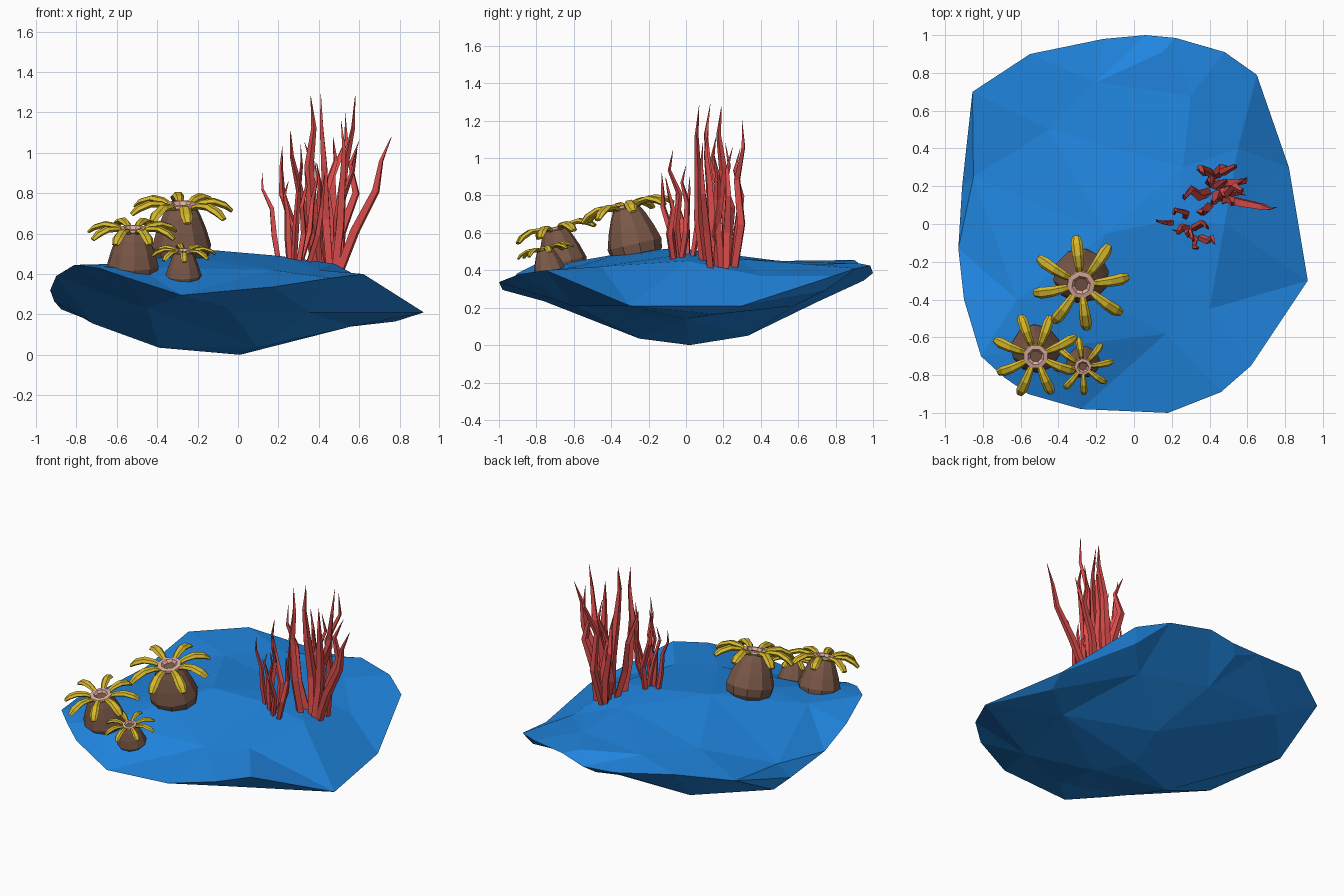
import bpy, bmesh, math, random
from mathutils import Vector, Matrix
from mathutils.geometry import delaunay_2d_cdt

if "Cube" in bpy.data.objects:
    bpy.data.objects.remove(bpy.data.objects["Cube"])

random.seed(4)


def material(name, r, g, b):
    lin = [((c / 255 + 0.055) / 1.055) ** 2.4 for c in (r, g, b)]
    m = bpy.data.materials.new(name)
    m.diffuse_color = (*lin, 1)
    m.use_nodes = True
    m.node_tree.nodes["Principled BSDF"].inputs["Base Color"].default_value = m.diffuse_color
    return m


BLUE = material("blue rock", 32, 134, 224)
BROWN = material("brown stalk", 122, 88, 72)
PINK = material("pink mouth", 222, 172, 158)
YELLOW = material("yellow tentacle", 214, 184, 44)
RED = material("red coral", 220, 78, 76)


def finish(name, bm, mat, matrix=None):
    bmesh.ops.remove_doubles(bm, verts=bm.verts, dist=0.0005)
    bmesh.ops.recalc_face_normals(bm, faces=bm.faces)
    me = bpy.data.meshes.new(name)
    bm.to_mesh(me)
    bm.free()
    me.materials.append(mat)
    ob = bpy.data.objects.new(name, me)
    bpy.context.collection.objects.link(ob)
    if matrix:
        ob.matrix_world = matrix


def skin(bm, rings):
    # joins equal rings of points, capping both ends
    vs = [[bm.verts.new(p) for p in ring] for ring in rings]
    n = len(vs[0])
    for a, b in zip(vs, vs[1:]):
        for i in range(n):
            bm.faces.new((a[i], a[(i + 1) % n], b[(i + 1) % n], b[i]))
    bm.faces.new(vs[0])
    bm.faces.new(vs[-1])


def tube(bm, pts, widths, heights, n, up):
    rings = []
    for i, p in enumerate(pts):
        t = (pts[min(i + 1, len(pts) - 1)] - pts[max(i - 1, 0)]).normalized()
        side = t.cross(up).normalized()
        nor = side.cross(t)
        rings.append([p + side * widths[i] * math.cos(k * math.tau / n)
                      + nor * heights[i] * math.sin(k * math.tau / n) for k in range(n)])
    skin(bm, rings)


def lathe(profile, n):
    bm = bmesh.new()
    skin(bm, [[(r * math.cos(k * math.tau / n), r * math.sin(k * math.tau / n), z)
               for k in range(n)] for r, z in profile])
    return bm


# Rock: outline, with top and belly points triangulated across it
RIM = [(.92, -.30, .21), (.82, .30, .21), (.65, .79, .37), (.48, .91, .41), (.22, .985, .425),
       (.06, 1.0, .385), (-.16, .98, .395), (-.55, .90, .455), (-.855, .70, .42), (-.91, .20, .265),
       (-.93, -.13, .32), (-.90, -.40, .39), (-.81, -.70, .445), (-.69, -.81, .43),
       (-.56, -.90, .385), (-.28, -.98, .295), (.18, -1.0, .337), (.46, -.89, .38), (.62, -.75, .40)]
TOP = [(-.15, -.05, .52), (.2, .02, .49), (-.3, -.35, .49), (.48, .0, .45), (.17, -.58, .42),
       (.40, -.45, .42), (.26, .30, .46), (.55, .40, .37), (.30, .68, .43), (.15, .91, .44),
       (-.20, .75, .44), (-.45, .50, .45), (-.85, .25, .36), (-.62, -.40, .45), (-.5, -.66, .435)]
BELLY = [(.01, .02, 0), (-.39, -.15, .035), (.10, .33, .05), (.1, -.25, .035), (.56, .0, .14),
         (.78, .16, .165), (-.05, -.76, .235), (.35, -.60, .21), (-.52, .70, .235), (0, .70, .23),
         (.45, .58, .21), (-.45, -.62, .23), (-.72, -.15, .155), (-.875, .33, .225),
         (.61, .74, .29), (0, .95, .345)]
bm = bmesh.new()
n = len(RIM)
for inner in (TOP, BELLY):
    pts = RIM + inner
    res = delaunay_2d_cdt([Vector(p[:2]) for p in pts],
                          [(i, (i + 1) % n) for i in range(n)], [], 1, 1e-5)
    vs = [bm.verts.new(pts[o[0]]) for o in res[3]]
    for f in res[2]:
        bm.faces.new([vs[i] for i in f])
finish("rock", bm, BLUE)

# Anemones: tilted stalk, dished mouth and eight arching tentacles
STALK = [(.115, -.285), (.14, -.25), (.149, -.20), (.125, -.12), (.095, -.045), (.07, 0)]
MOUTH = [(.065, -.02), (.08, .002), (.076, .014), (.05, .017), (.034, -.002), (.001, -.006)]
ARM = [(.065, .0), (.105, .016), (.165, .02), (.225, -.002), (.26, -.03)]
ANEMONES = [("large", (-.28, -.32, .735), 1.0, 10), ("medium", (-.52, -.70, .617), .88, 22),
            ("small", (-.27, -.755, .51), .6, 5)]
for label, pos, size, turn in ANEMONES:
    M = (Matrix.Translation(pos) @ Matrix.Rotation(math.radians(13), 4, 'X')
         @ Matrix.Rotation(math.radians(turn), 4, 'Z') @ Matrix.Scale(size, 4))
    finish(label + "_anemone_stalk", lathe(STALK, 10), BROWN, M)
    finish(label + "_anemone_mouth", lathe(MOUTH, 8), PINK, M)
    bm = bmesh.new()
    for k in range(8):
        a = k * math.tau / 8 + random.uniform(-.08, .08)
        s = random.uniform(.96, 1.03)
        path = [Vector((r * s * math.cos(a), r * s * math.sin(a), z)) for r, z in ARM]
        tube(bm, path, (.016, .023, .029, .032, .02), (.012, .016, .018, .017, .01), 6,
             Vector((0, 0, 1)))
    finish(label + "_anemone_tentacles", bm, YELLOW, M)

# Coral: clusters of wavy tapering blades, each fanning out to its tip
CLUSTERS = [
    ("tall_coral", (.43, .18, .41), (.3, .6),
     [(.76, .09, 1.08), (.58, .19, 1.28), (.53, .30, 1.20), (.60, .25, 1.06), (.36, .07, 1.28),
      (.41, .13, 1.29), (.26, .16, 1.11), (.47, .21, 1.08), (.33, .29, 1.05), (.59, .15, 1.02),
      (.51, .12, 1.16), (.39, .23, .95)]),
    ("short_coral", (.29, -.03, .46), (.35, .5),
     [(.12, .02, .90), (.22, .07, 1.03), (.31, -.07, 1.04), (.43, -.11, .90), (.33, -.13, .92),
      (.25, -.05, .86), (.38, 0, .96), (.20, -.03, .80)])]
for name, base, spread, tips in CLUSTERS:
    bm = bmesh.new()
    b0 = Vector(base)
    w = .029 if name == "tall_coral" else .02
    for tip in tips:
        t = Vector(tip)
        b = b0 + Vector(((t.x - b0.x) * spread[0] + random.uniform(-.03, .03),
                         (t.y - b0.y) * spread[1] + random.uniform(-.02, .02), 0))
        path = []
        for f in (0, .3, .6, .82, 1):
            j = .026 if 0 < f < 1 else 0
            p = b.lerp(t, f)
            path.append(p + Vector((random.uniform(-j, j), random.uniform(-j, j), 0)))
        a = random.uniform(0, math.tau)
        tube(bm, path, [w * .9, w, w * .8, w * .45, .001], [w * .75, w * .8, w * .6, w * .35, .001],
             4, Vector((math.cos(a), math.sin(a), 0)))
    finish(name, bm, RED)
